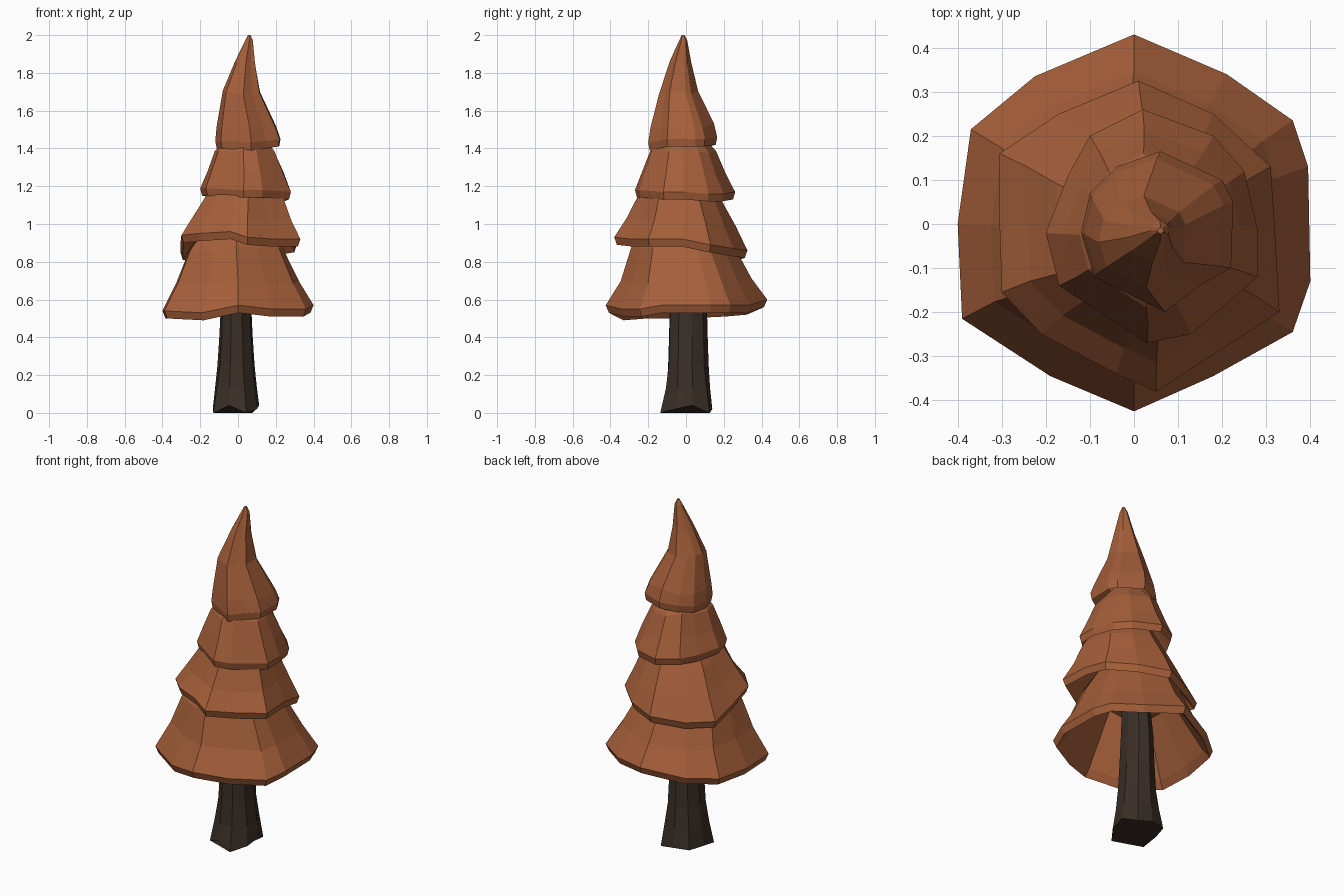
import bpy, math, random
from mathutils import Vector

if "Cube" in bpy.data.objects:
    bpy.data.objects.remove(bpy.data.objects["Cube"])

random.seed(4)


def material(name, rgb):
    m = bpy.data.materials.new(name)
    m.diffuse_color = (*rgb, 1)
    m.use_nodes = True
    m.node_tree.nodes["Principled BSDF"].inputs["Base Color"].default_value = m.diffuse_color
    return m


FOLIAGE = material("rust_foliage", (0.38, 0.115, 0.042))
BARK = material("dark_bark", (0.042, 0.028, 0.02))


def loft(name, rings, mat):
    """Skin a stack of equal-sized rings and cap both ends."""
    n = len(rings[0])
    verts = [p for ring in rings for p in ring]
    faces = []
    for k in range(len(rings) - 1):
        for i in range(n):
            j = (i + 1) % n
            faces.append((k * n + i, k * n + j, (k + 1) * n + j, (k + 1) * n + i))
    faces.append(tuple(range(n))[::-1])
    faces.append(tuple(range((len(rings) - 1) * n, len(rings) * n)))
    me = bpy.data.meshes.new(name)
    me.from_pydata(verts, [], faces)
    me.materials.append(mat)
    ob = bpy.data.objects.new(name, me)
    bpy.context.collection.objects.link(ob)
    return ob


def tier(name, rim, upper, hollow):
    """Skirt of branches: hollow underside, lip, then upper rings (x, y, scale, z)."""
    rim = [Vector(p) for p in rim]
    lo, hi = [Vector(f(p[i] for p in rim) for i in range(3)) for f in (min, max)]
    c = (lo + hi) / 2

    def scaled(s, dz):
        return [Vector((c.x + s * (p.x - c.x), c.y + s * (p.y - c.y), p.z + dz)) for p in rim]

    rings = [scaled(0.48, hollow), scaled(0.88, 0.0), scaled(0.96, -0.04), scaled(1, 0)]
    for x, y, s, z in upper:
        wob = 0.012 if s > 0.2 else 0
        follow = max(0, s - 0.2)  # lower rings follow the tilt of the rim
        rings.append([Vector((x + s * (p.x - c.x), y + s * (p.y - c.y),
                              z + follow * (p.z - c.z) + random.uniform(-wob, wob)))
                      for p in rim])
    return loft(name, rings, FOLIAGE)


# Four overlapping foliage tiers, each from its uneven rim
tier("foliage_bottom",
     [(.395, .13, .57), (.36, .235, .57), (.21, .34, .57), (0, .43, .60),
      (-.225, .335, .56), (-.37, .215, .55), (-.40, 0, .54), (-.39, -.215, .54),
      (-.19, -.345, .53), (0, -.425, .57), (.18, -.345, .55), (.36, -.245, .55),
      (.40, -.13, .57)],
     [(0, 0, .81, .70), (-.01, -.02, .63, .87), (0, -.02, .4, 1.0)], .28)

tier("foliage_lower",
     [(.32, -.02, .92), (.31, .13, .89), (.18, .25, .87), (.01, .325, .86),
      (-.17, .25, .84), (-.305, .16, .85), (-.305, 0, .89), (-.30, -.155, .94),
      (-.21, -.25, .95), (-.04, -.34, .96), (.05, -.38, .93), (.19, -.29, .92),
      (.33, -.20, .92)],
     [(.02, -.025, .82, 1.01), (.03, -.03, .65, 1.13), (.03, -.02, .4, 1.25)], .2)

tier("foliage_upper",
     [(.28, -.01, 1.17), (.25, .12, 1.16), (.18, .20, 1.16), (.02, .26, 1.17),
      (-.10, .20, 1.18), (-.15, .11, 1.18), (-.20, -.02, 1.19), (-.17, -.14, 1.19),
      (.03, -.27, 1.18), (.13, -.25, 1.18), (.28, -.12, 1.17)],
     [(.04, -.01, .84, 1.27), (.035, -.015, .66, 1.39), (.04, -.02, .3, 1.5)], .17)

tier("foliage_top",
     [(.225, .05, 1.45), (.20, .10, 1.45), (.06, .165, 1.46), (-.04, .13, 1.45),
      (-.10, .07, 1.44), (-.12, -.02, 1.44), (-.09, -.12, 1.44), (.07, -.20, 1.43),
      (.15, -.14, 1.44), (.22, -.10, 1.45)],
     [(.045, -.02, .92, 1.51), (.018, -.04, .57, 1.70), (.037, -.03, .31, 1.85),
      (.058, -.015, .12, 1.97), (.06, -.015, .04, 2.0)], .15)

# Trunk with jagged flared roots; ring = centre x, centre y, radius x, radius y, z
SIDES = 9
trunk = []
for k, (cx, cy, rx, ry, z) in enumerate([(-.01, .005, .13, .14, .02), (-.01, .01, .115, .12, .13),
                                         (-.01, .01, .10, .11, .25), (-.01, .01, .09, .105, .40),
                                         (-.01, .01, .08, .10, .60), (0, .01, .065, .08, .86)]):
    ring = []
    for i in range(SIDES):
        a = math.tau * (i + 0.3) / SIDES
        bump = 1 + (0.09 if i % 2 else -0.04) * max(0, 1 - k / 2)
        dz = (0 if i % 3 else 0.02) - 0.02 * (i % 2) if k == 0 else 0
        ring.append(Vector((cx + rx * bump * math.cos(a), cy + ry * bump * math.sin(a), z + dz)))
    trunk.append(ring)
loft("trunk", trunk, BARK)
